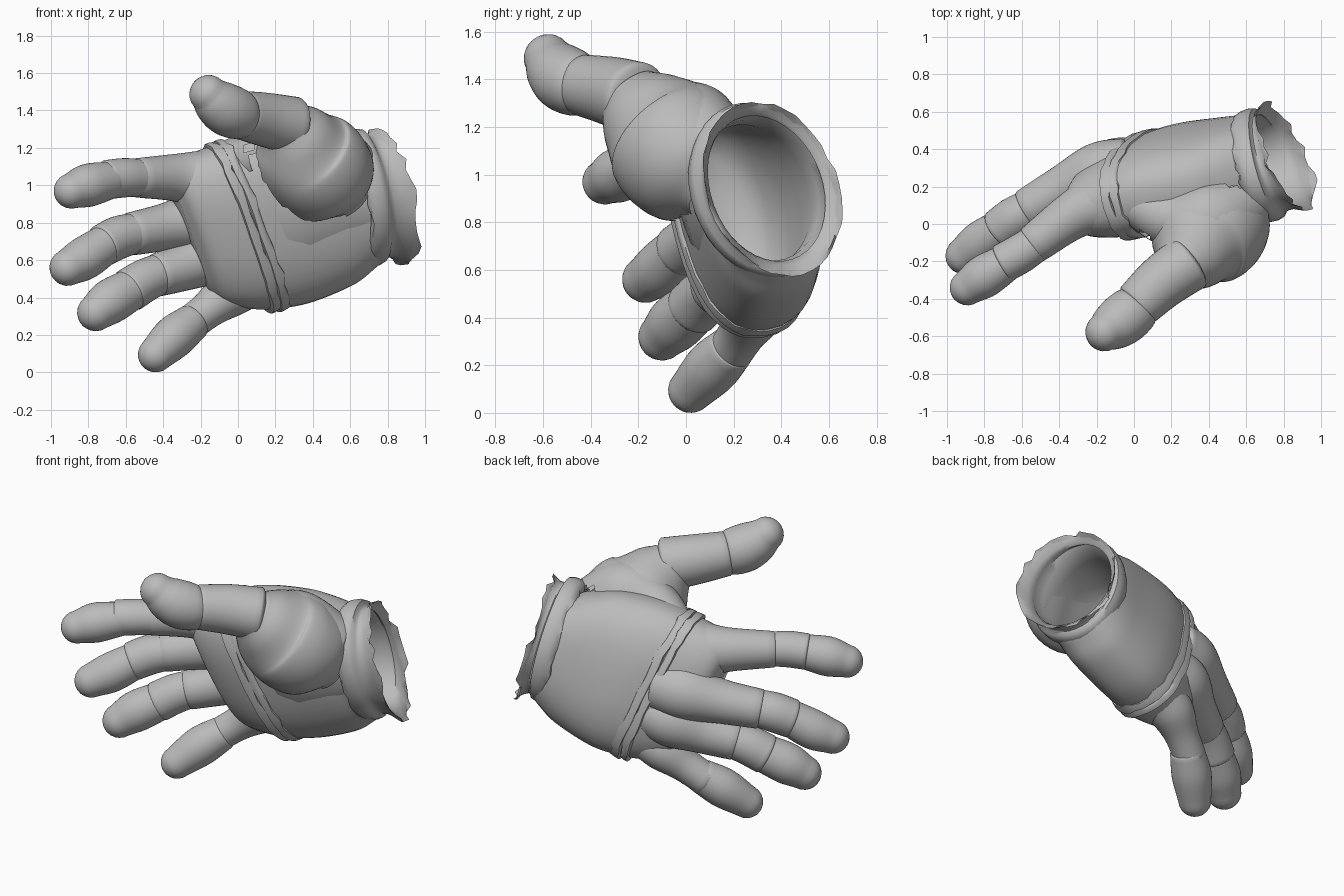
import bpy, bmesh, math, random
from mathutils import Vector as V

random.seed(4)
cube = bpy.data.objects.get("Cube")
if cube:
    bpy.data.objects.remove(cube)

grey = bpy.data.materials.new("light_grey")
grey.use_nodes = True
colour = (0.5, 0.5, 0.5, 1)
grey.diffuse_color = colour
grey.node_tree.nodes["Principled BSDF"].inputs["Base Color"].default_value = colour
SIDES = 40


def loft(name, rings, cap_start=True, cap_end=True, jitter=None, cull=None, power=1.0):
    """Skin a list of rings (centre, half axis u, half axis v); power below 1 squares them."""
    bm = bmesh.new()
    rows = []
    for i, (c, u, v) in enumerate(rings):
        row = []
        for k in range(SIDES):
            a = math.tau * k / SIDES
            ca, sa = (math.copysign(abs(f) ** power, f) for f in (math.cos(a), math.sin(a)))
            p = c + u * ca + v * sa
            if jitter and i in jitter:
                p += jitter[i] * random.uniform(-1, 1)
            row.append(bm.verts.new(p))
        rows.append(row)
    for a, b in zip(rows, rows[1:]):
        for k in range(SIDES):
            j = (k + 1) % SIDES
            bm.faces.new((a[k], a[j], b[j], b[k]))
    if cap_start:
        bm.faces.new(rows[0])
    if cap_end:
        bm.faces.new(rows[-1])
    bmesh.ops.recalc_face_normals(bm, faces=bm.faces)
    if cull:
        bmesh.ops.delete(bm, geom=[v for v in bm.verts if cull(v.co)], context="VERTS")
    me = bpy.data.meshes.new(name)
    bm.to_mesh(me)
    bm.free()
    me.materials.append(grey)
    ob = bpy.data.objects.new(name, me)
    bpy.context.collection.objects.link(ob)
    bpy.ops.object.select_all(action="DESELECT")
    ob.select_set(True)
    bpy.context.view_layer.objects.active = ob
    bpy.ops.object.shade_smooth_by_angle(angle=math.radians(50))


def smooth_path(pts, steps=6):
    """Catmull-Rom through tuples of any length."""
    pts = [V(p) for p in pts]
    ext = [2 * pts[0] - pts[1]] + pts + [2 * pts[-1] - pts[-2]]
    out = []
    for a, b, c, d in zip(ext, ext[1:], ext[2:], ext[3:]):
        for s in range(steps):
            t = s / steps
            out.append(0.5 * (2 * b + (c - a) * t + (2 * a - 5 * b + 4 * c - d) * t * t
                              + (3 * b - a - 3 * c + d) * t ** 3))
    return out + [pts[-1]]


def segment(name, pts, end=0.25, cull=None):
    """Round tube through (x, y, z, radius) with domed ends."""
    path = smooth_path(pts)
    cs, rs = [p.xyz for p in path], [p[3] for p in path]
    t0, t1 = (cs[0] - cs[1]).normalized(), (cs[-1] - cs[-2]).normalized()
    arc = [math.radians(a) for a in (15, 30, 45, 60, 75, 87)]
    head = [(cs[0] + t0 * rs[0] * 0.25 * math.sin(a), rs[0] * math.cos(a)) for a in reversed(arc)]
    tail = [(cs[-1] + t1 * rs[-1] * end * math.sin(a), rs[-1] * math.cos(a)) for a in arc]
    line = head + list(zip(cs, rs)) + tail
    rings = []
    for i, (c, r) in enumerate(line):
        t = (line[min(i + 1, len(line) - 1)][0] - line[max(i - 1, 0)][0]).normalized()
        u = t.cross(V((0, 1, 0.3))).normalized()
        rings.append((c, u * r, t.cross(u) * r))
    loft(name, rings, cull=cull)


def frame(n, w):
    n = V(n).normalized()
    w = V(w)
    w = (w - n * w.dot(n)).normalized()
    return n, w, n.cross(w)


# Palm: squarish sections from wrist to knuckles (x, y, z, half width, half thickness)
pn, pu, pv = frame((0.93, 0.2, 0.39), (0.33, 0.25, -0.9))
palm_path = smooth_path([
    (0.68, 0.325, 0.93, 0.33, 0.25), (0.58, 0.315, 0.91, 0.39, 0.25),
    (0.45, 0.29, 0.88, 0.45, 0.255), (0.2, 0.25, 0.82, 0.49, 0.255),
    (0.0, 0.2, 0.77, 0.47, 0.235), (-0.14, 0.165, 0.75, 0.44, 0.205),
    (-0.22, 0.145, 0.74, 0.4, 0.165), (-0.27, 0.13, 0.74, 0.33, 0.09)], 8)


def palm_ring(p, grow=0.0, slide=0.0):
    return (V(p[:3]) + pn * slide, pu * (p[3] + grow), pv * (p[4] + grow))


loft("palm", [palm_ring(p) for p in palm_path], cap_start=False, power=0.8)

# Raised torn seam around the palm, in two overlapping strips
for name, index, height in (("palm_seam_outer", 31, 0.02), ("palm_seam_inner", 29, 0.016)):
    strip = [(0.03, -0.02), (0.025, height * 0.7), (0.0, height), (-0.022, height), (-0.028, -0.02)]
    loft(name, [palm_ring(palm_path[index], g, s) for s, g in strip], False, False,
         {1: pn * 0.012, 3: pn * 0.006}, power=0.8)

# Cuff: rolled rim, ragged tilted flare, then the hollow inside (along axis, scale, flare amount)
cn, cu, cv = frame((0.93, 0.28, 0.2), (0.2, 0.36, -0.9))
wrist = V((0.68, 0.315, 0.935))
cuff_profile = [
    (-0.07, 0.96, 0), (-0.06, 1.05, 0), (-0.03, 1.09, 0), (0.01, 1.1, 0), (0.04, 1.07, 0),
    (0.05, 1.0, 0.1), (0.065, 0.98, 0.3), (0.09, 1.0, 0.6), (0.115, 1.05, 0.8),
    (0.135, 1.11, 1), (0.125, 1.07, 0.95), (0.1, 0.97, 0.65), (0.07, 0.92, 0.3),
    (0.04, 0.95, 0), (0.0, 0.89, 0), (-0.1, 0.86, 0), (-0.25, 0.84, 0),
    (-0.4, 0.8, 0), (-0.52, 0.7, 0), (-0.6, 0.5, 0), (-0.63, 0.15, 0)]
loft("cuff", [(wrist + cn * d + cu * 0.025 * f,
               cu * 0.345 * k * (1 + max(0, -d - 0.07) * 1.1) + cn * 0.01 * f,
               cv * 0.275 * k - cn * 0.05 * f)
              for d, k, f in cuff_profile],
     cap_start=False, jitter={0: cn * 0.01, 1: cn * 0.008, 8: cn * 0.01, 9: cn * 0.025})


def inside_hollow(p):
    q = p - wrist
    d = q.dot(cn)
    return (-0.64 < d < 0.1
            and (q.dot(cu) / (0.32 + max(0, -d) * 0.2)) ** 2 + (q.dot(cv) / 0.255) ** 2 < 1)


# Thumb: fleshy base, web towards the knuckles, middle and tip
segment("thumb_base", [(0.26, -0.23, 1.32, 0.15), (0.3, -0.175, 1.26, 0.21),
                       (0.35, -0.09, 1.17, 0.272), (0.43, -0.02, 1.09, 0.29),
                       (0.5, 0.06, 1.03, 0.26), (0.55, 0.13, 0.97, 0.18)],
        end=0.5, cull=inside_hollow)
segment("thumb_web", [(0.62, 0.13, 1.08, 0.16), (0.4, 0.02, 1.18, 0.21),
                      (0.2, 0.03, 1.16, 0.16), (0.04, 0.09, 1.13, 0.125),
                      (-0.08, 0.12, 1.08, 0.1)], end=0.8, cull=inside_hollow)
segment("thumb_middle", [(0.29, -0.21, 1.32, 0.155), (0.15, -0.31, 1.35, 0.145),
                         (0.02, -0.43, 1.375, 0.13)])
segment("thumb_tip", [(0.04, -0.42, 1.37, 0.115), (0.0, -0.46, 1.38, 0.135),
                      (-0.06, -0.51, 1.405, 0.14), (-0.115, -0.55, 1.445, 0.127),
                      (-0.16, -0.58, 1.49, 0.102)], end=0.95)

# Fingers: knuckle section, middle section and rounded tip
fingers = {
    "index": [[(-0.02, 0.18, 1.0, 0.17), (-0.15, 0.12, 1.02, 0.175),
               (-0.32, 0.05, 1.04, 0.13), (-0.54, -0.11, 1.04, 0.105)],
              [(-0.52, -0.1, 1.04, 0.1), (-0.61, -0.16, 1.04, 0.105), (-0.7, -0.21, 1.03, 0.105)],
              [(-0.67, -0.2, 1.03, 0.098), (-0.8, -0.28, 1.0, 0.115), (-0.89, -0.34, 0.97, 0.095)]],
    "middle": [[(-0.04, 0.3, 0.84, 0.16), (-0.19, 0.27, 0.82, 0.165),
                (-0.37, 0.19, 0.78, 0.13), (-0.57, 0.075, 0.74, 0.115)],
               [(-0.55, 0.08, 0.745, 0.108), (-0.64, 0.03, 0.72, 0.115), (-0.72, -0.03, 0.68, 0.113)],
               [(-0.7, -0.02, 0.69, 0.105), (-0.82, -0.1, 0.61, 0.115), (-0.91, -0.17, 0.56, 0.098)]],
    "ring": [[(0, 0.31, 0.66, 0.155), (-0.12, 0.29, 0.63, 0.16),
              (-0.27, 0.21, 0.57, 0.13), (-0.43, 0.12, 0.52, 0.115)],
             [(-0.41, 0.13, 0.53, 0.108), (-0.5, 0.08, 0.49, 0.115), (-0.58, 0.03, 0.44, 0.118)],
             [(-0.56, 0.04, 0.45, 0.11), (-0.68, -0.04, 0.38, 0.12), (-0.76, -0.1, 0.32, 0.1)]],
    "little": [[(0.06, 0.3, 0.48, 0.13), (-0.05, 0.28, 0.42, 0.13),
                (-0.16, 0.235, 0.335, 0.1), (-0.27, 0.18, 0.25, 0.095)],
               [(-0.24, 0.19, 0.27, 0.1), (-0.34, 0.11, 0.19, 0.115), (-0.44, 0.02, 0.095, 0.095)]],
}
for name, parts in fingers.items():
    for i, pts in enumerate(parts):
        last = i == len(parts) - 1
        segment(f"{name}_finger_{'tip' if last else i + 1}", pts, end=1.0 if last else 0.2)
